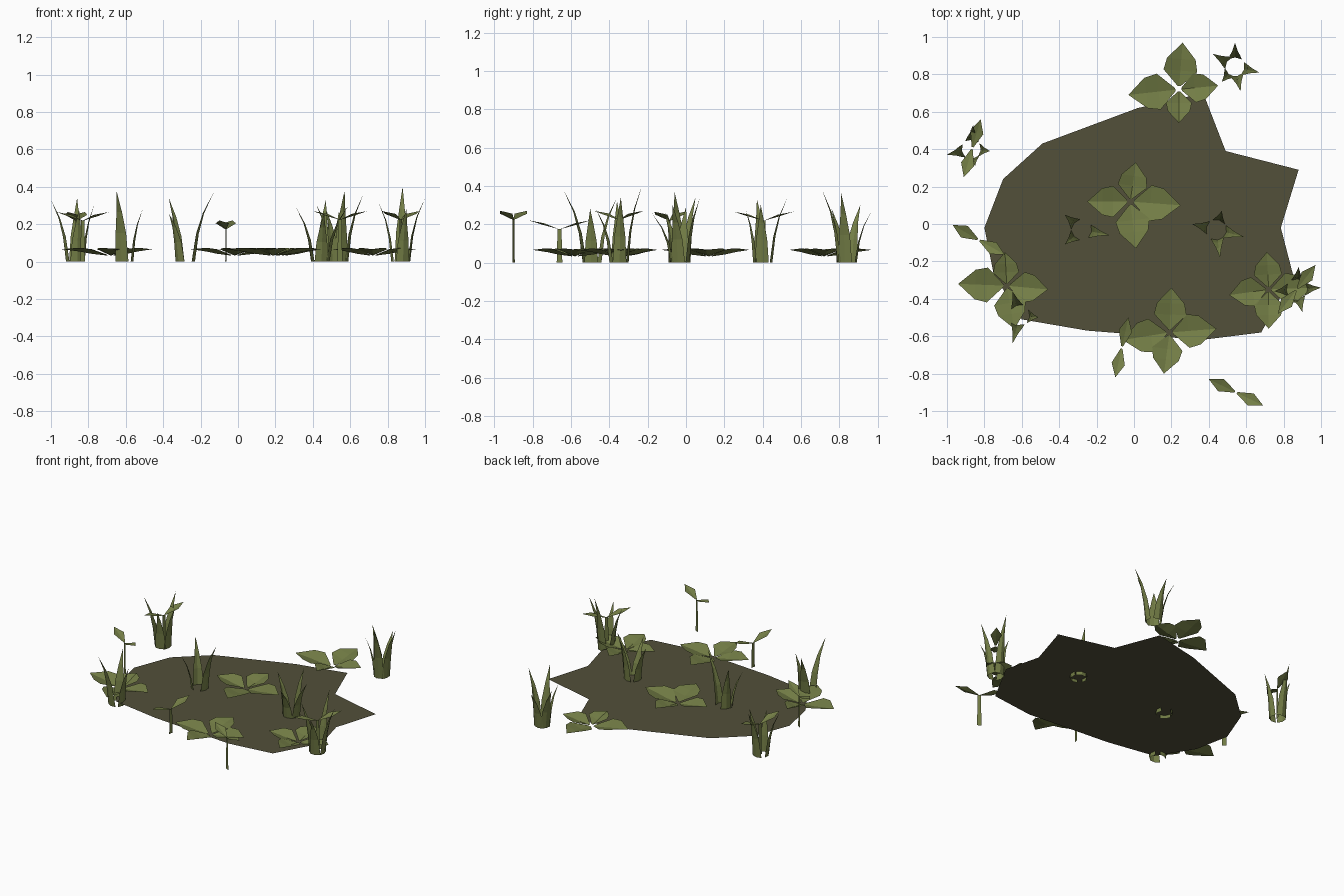
import bpy
from mathutils import Vector

if "Cube" in bpy.data.objects:
    bpy.data.objects.remove(bpy.data.objects["Cube"], do_unlink=True)


def material(name, rgb):
    m = bpy.data.materials.new(name)
    m.use_nodes = True
    m.diffuse_color = (*rgb, 1)
    m.node_tree.nodes["Principled BSDF"].inputs["Base Color"].default_value = (*rgb, 1)
    return m


soil = material("mossy soil", (0.085, 0.08, 0.042))
green = material("leaf green", (0.175, 0.21, 0.062))


def build(name, pieces, mat):
    """Join (points, faces) pieces into one flat-shaded object."""
    verts, faces = [], []
    for pts, fcs in pieces:
        n = len(verts)
        verts += pts
        faces += [[i + n for i in f] for f in fcs]
    me = bpy.data.meshes.new(name)
    me.from_pydata(verts, [], faces)
    me.materials.append(mat)
    ob = bpy.data.objects.new(name, me)
    bpy.context.collection.objects.link(ob)


def folded_strip(rows, tip):
    """Rows of left edge, midrib, right edge, closed by a pointed tip."""
    pts = [p for row in rows for p in row] + [tip]
    faces, last = [], len(pts) - 1
    for r in range(len(rows) - 1):
        for c in range(2):
            a = r * 3 + c
            faces.append((a, a + 1, a + 4, a + 3))
    a = last - 3
    faces += [(a, a + 1, last), (a + 1, a + 2, last)]
    return pts, faces


def row(mid, side, half, lift=0.0):
    up = Vector((0, 0, lift))
    return [mid - side * half + up, mid, mid + side * half + up]


def petal(centre, tip):
    c, t = Vector((*centre, 0)), Vector((*tip, 0))
    d = t - c
    side = Vector((d.y, -d.x, 0)).normalized()
    at = lambda f, z: c + d * f + Vector((0, 0, z))
    half = 0.3 * d.length + 0.015
    rows = [row(at(0.07, 0.032), side, 0.008, 0.004),
            row(at(0.4, 0.042), side, half, 0.024),
            row(at(0.65, 0.054), side, half * 0.85, 0.02)]
    return folded_strip(rows, at(1, 0.066))


def blade(centre, tip):
    """Upright grass blade leaning out from the tuft centre."""
    c, t = Vector((*centre, 0)), Vector(tip)
    flat = Vector((t.x - c.x, t.y - c.y, 0))
    d = flat.normalized()
    side = Vector((d.y, -d.x, 0))
    base = c + d * 0.04
    reach, h = flat.length - 0.04, t.z
    at = lambda f, z: base + d * reach * f + Vector((0, 0, h * z))
    rows = []
    for f, z, half in ((0, 0, 0.036), (0.2, 0.4, 0.029), (0.5, 0.7, 0.015)):
        r = row(at(f, z), side, half)
        r[1] = r[1] + d * half * 0.3
        rows.append(r)
    return folded_strip(rows, t)


def sprout(stem, tip, height):
    """Flat stalk carrying two opposite diamond leaves."""
    s, t = Vector((*stem, 0)), Vector((*tip, 0))
    pieces = []
    d = t - s
    u = d.normalized()
    side = Vector((u.y, -u.x, 0))
    top = Vector((0, 0, height))
    w = stalk_axis = u * 0.015
    pieces.append(([s - w, s + w, s + w * 0.7 + top, s - w * 0.7 + top], [(0, 1, 2, 3)]))
    for sign in (1, -1):
        e = d * sign
        at = lambda f, z: s + e * f + top + Vector((0, 0, z))
        rows = [row(at(0.04, 0), side, 0.005), row(at(0.55, 0.022), side, 0.036, 0.008)]
        pieces.append(folded_strip(rows, at(1, 0.045)))
    return pieces


# Ground patch
outline = [(0.37, 0.7), (0.49, 0.39), (0.88, 0.29), (0.785, -0.02), (0.85, -0.27),
           (0.68, -0.58), (0.36, -0.62), (0, -0.59), (-0.25, -0.57), (-0.6, -0.51),
           (-0.75, -0.27), (-0.8, -0.02), (-0.7, 0.24), (-0.49, 0.43), (0.02, 0.62), (0.2, 0.66)]
build("ground_patch", [([(x, y, 0.026) for x, y in reversed(outline)],
                        [tuple(range(len(outline)))])], soil)

# Low four-leaved plants: centre, then leaf tips
plants = [
    ((0.24, 0.72), (0.26, 0.97), (-0.03, 0.69), (0.45, 0.74), (0.24, 0.54)),
    ((-0.02, 0.12), (0.01, 0.33), (-0.25, 0.12), (0.25, 0.1), (0.01, -0.13)),
    ((-0.68, -0.33), (-0.69, -0.15), (-0.94, -0.32), (-0.46, -0.35), (-0.64, -0.56)),
    ((0.19, -0.58), (0.2, -0.34), (-0.06, -0.62), (0.44, -0.56), (0.16, -0.8)),
    ((0.72, -0.35), (0.71, -0.15), (0.51, -0.38), (0.95, -0.34), (0.72, -0.56))]
for i, (c, *tips) in enumerate(plants):
    build(f"broad_leaf_plant_{i + 1}", [petal(c, t) for t in tips], green)

# Grass tufts: centre, then blade tips
tufts = [
    ((-0.28, -0.03), (-0.13, -0.06, 0.37), (-0.37, 0.05, 0.34), (-0.37, -0.11, 0.26)),
    ((0.44, -0.03), (0.31, 0, 0.29), (0.47, 0.07, 0.33), (0.59, -0.07, 0.3), (0.46, -0.18, 0.26)),
    ((0.54, 0.84), (0.42, 0.91, 0.3), (0.54, 0.97, 0.27), (0.67, 0.81, 0.36),
     (0.57, 0.71, 0.38), (0.47, 0.76, 0.28)),
    ((-0.87, 0.4), (-1, 0.37, 0.33), (-0.86, 0.53, 0.34), (-0.77, 0.39, 0.3), (-0.85, 0.31, 0.28)),
    ((-0.61, -0.49), (-0.65, -0.36, 0.34), (-0.65, -0.64, 0.38), (-0.51, -0.5, 0.28)),
    ((0.87, -0.35), (0.88, -0.23, 0.4), (0.75, -0.36, 0.32), (1, -0.34, 0.34), (0.9, -0.47, 0.28))]
for i, (c, *tips) in enumerate(tufts):
    build(f"grass_tuft_{i + 1}", [blade(c, t) for t in tips], green)

# Two-leaved sprouts: stem, one leaf tip, stalk height
sprouts = [((0.545, -0.9), (0.4, -0.83), 0.225), ((-0.065, -0.66), (-0.03, -0.5), 0.175),
           ((-0.83, -0.085), (-0.97, -0.005), 0.22), ((-0.865, 0.405), (-0.82, 0.56), 0.22),
           ((0.87, -0.35), (0.97, -0.22), 0.225)]
for i, (s, t, h) in enumerate(sprouts):
    build(f"sprout_{i + 1}", sprout(s, t, h), green)
